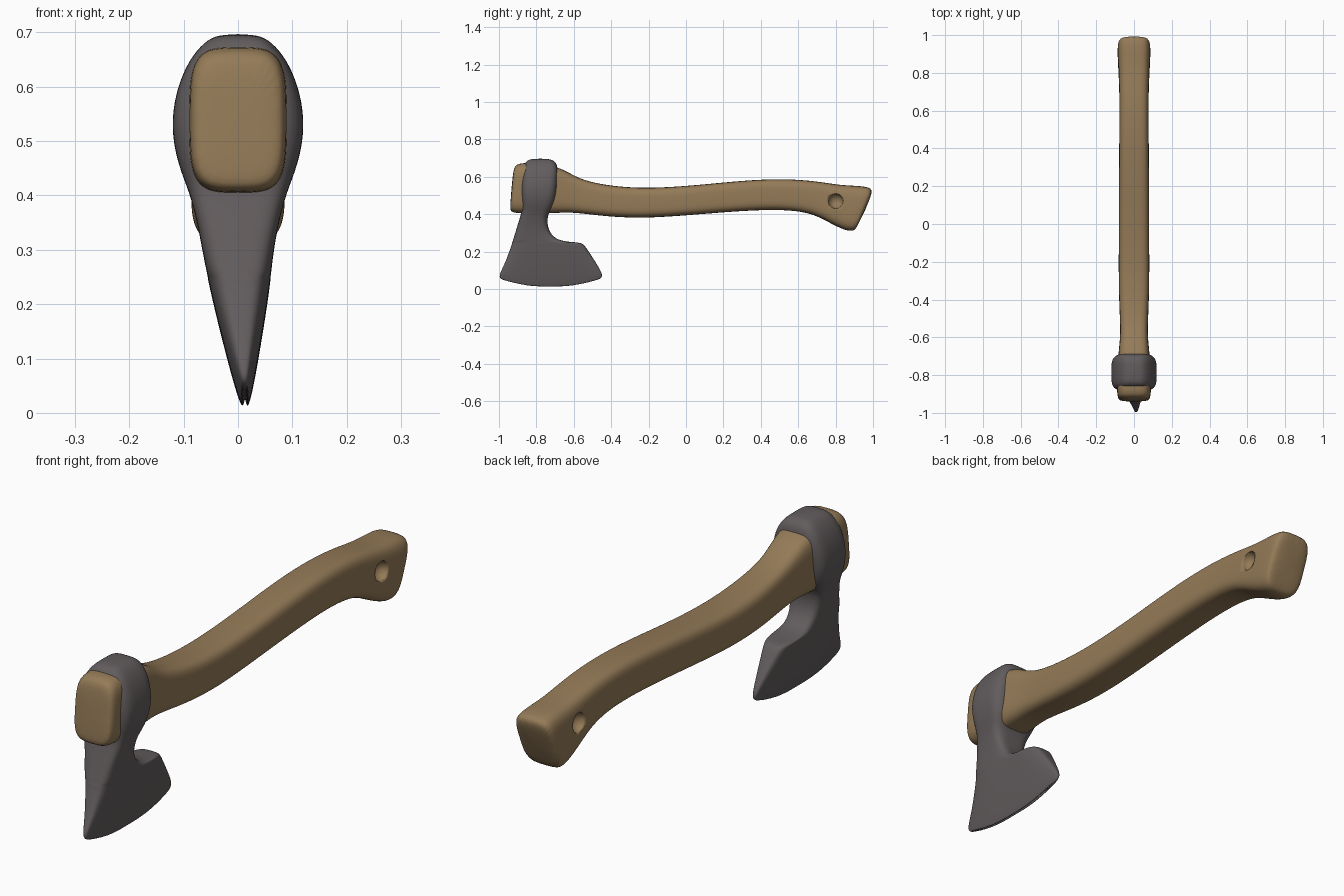
import bpy, bmesh, math


def material(name, rgb):
    m = bpy.data.materials.new(name)
    m.diffuse_color = (*rgb, 1)
    return m


wood = material("brown wood", (0.30, 0.198, 0.097))
steel = material("dark steel", (0.122, 0.107, 0.109))


def unit_ring(n, p):
    """Rounded-rectangle (superellipse) outline in -1..1."""
    pts = []
    for i in range(n):
        a = 2 * math.pi * (i + 0.5) / n
        c, s = math.cos(a), math.sin(a)
        pts.append((math.copysign(abs(c) ** (2 / p), c), math.copysign(abs(s) ** (2 / p), s)))
    return pts


def loft(name, rings, mat):
    """Skin closed rings into a smooth capped solid."""
    bm = bmesh.new()
    vs = [[bm.verts.new(co) for co in ring] for ring in rings]
    n = len(vs[0])
    for a, b in zip(vs, vs[1:]):
        for i in range(n):
            j = (i + 1) % n
            bm.faces.new((a[i], a[j], b[j], b[i]))
    bm.faces.new(vs[0][::-1])
    bm.faces.new(vs[-1])
    bmesh.ops.recalc_face_normals(bm, faces=bm.faces)
    for f in bm.faces:
        f.smooth = True
    me = bpy.data.meshes.new(name)
    bm.to_mesh(me)
    bm.free()
    me.materials.append(mat)
    ob = bpy.data.objects.new(name, me)
    bpy.context.collection.objects.link(ob)
    sub = ob.modifiers.new("smooth", 'SUBSURF')
    sub.levels = sub.render_levels = 2
    return ob


# Handle: top y, top z, bottom y, bottom z, half width
handle_sections = [
    (-0.925, 0.640, -0.942, 0.430, 0.070),
    (-0.908, 0.668, -0.936, 0.408, 0.088),
    (-0.86, 0.678, -0.87, 0.402, 0.092),
    (-0.70, 0.66, -0.70, 0.405, 0.085),
    (-0.63, 0.625, -0.63, 0.41, 0.076),
    (-0.55, 0.58, -0.55, 0.403, 0.072),
    (-0.40, 0.55, -0.40, 0.385, 0.080),
    (-0.22, 0.538, -0.22, 0.378, 0.082),
    (0.0, 0.550, 0.0, 0.393, 0.080),
    (0.20, 0.570, 0.20, 0.410, 0.080),
    (0.40, 0.587, 0.40, 0.423, 0.079),
    (0.58, 0.588, 0.56, 0.422, 0.077),
    (0.72, 0.573, 0.68, 0.402, 0.078),
    (0.82, 0.556, 0.77, 0.352, 0.082),
    (0.92, 0.552, 0.85, 0.312, 0.087),
    (0.983, 0.545, 0.897, 0.308, 0.088),
    (1.004, 0.520, 0.915, 0.330, 0.076),
]
outline = unit_ring(24, 3.8)
rings = []
for ty, tz, by, bz, hw in handle_sections:
    rings.append([(u * hw, by + (ty - by) * (v + 1) / 2, bz + (tz - bz) * (v + 1) / 2)
                  for u, v in outline])
handle = loft("handle", rings, wood)

# Lanyard dimples near the butt, one on each side
for side in (-1, 1):
    bpy.ops.mesh.primitive_uv_sphere_add(segments=24, ring_count=16, radius=0.04,
                                         location=(side * 0.085, 0.80, 0.47))
    cutter = bpy.context.object
    cutter.name = "dimple_cutter"
    cutter.data.materials.append(wood)
    bpy.ops.object.shade_smooth()
    cutter.hide_render = True
    cutter.hide_set(True)
    cut = handle.modifiers.new("dimple", 'BOOLEAN')
    cut.operation = 'DIFFERENCE'
    cut.solver = 'EXACT'
    cut.object = cutter

# Head: height, front y, back y, half thickness, upward bend at the ends
head_sections = [
    (0.002, -0.970, -0.490, 0.003, 0.036),
    (0.016, -1.002, -0.444, 0.010, 0.044),
    (0.055, -0.993, -0.450, 0.020, 0.034),
    (0.12, -0.968, -0.480, 0.034, 0.020),
    (0.19, -0.946, -0.518, 0.048, 0.008),
    (0.235, -0.933, -0.543, 0.056, 0),
    (0.248, -0.930, -0.560, 0.058, 0),
    (0.251, -0.928, -0.620, 0.058, 0),
    (0.262, -0.925, -0.690, 0.060, 0),
    (0.30, -0.913, -0.728, 0.066, 0),
    (0.35, -0.898, -0.743, 0.075, 0),
    (0.40, -0.882, -0.738, 0.088, 0),
    (0.43, -0.878, -0.715, 0.100, 0),
    (0.48, -0.884, -0.695, 0.117, 0),
    (0.54, -0.886, -0.687, 0.123, 0),
    (0.60, -0.882, -0.683, 0.112, 0),
    (0.65, -0.872, -0.685, 0.090, 0),
    (0.683, -0.855, -0.698, 0.062, 0),
    (0.697, -0.830, -0.730, 0.035, 0),
]
outline = unit_ring(32, 4.2)
rings = []
for z, y0, y1, hx, bend in head_sections:
    lean = 0.013 * max(0, 1 - z / 0.3)
    mid, half = (y0 + y1) / 2, (y1 - y0) / 2
    rings.append([(lean + hx * u, mid + half * v, z + bend * v * v) for u, v in outline])
loft("axe_head", rings, steel)
